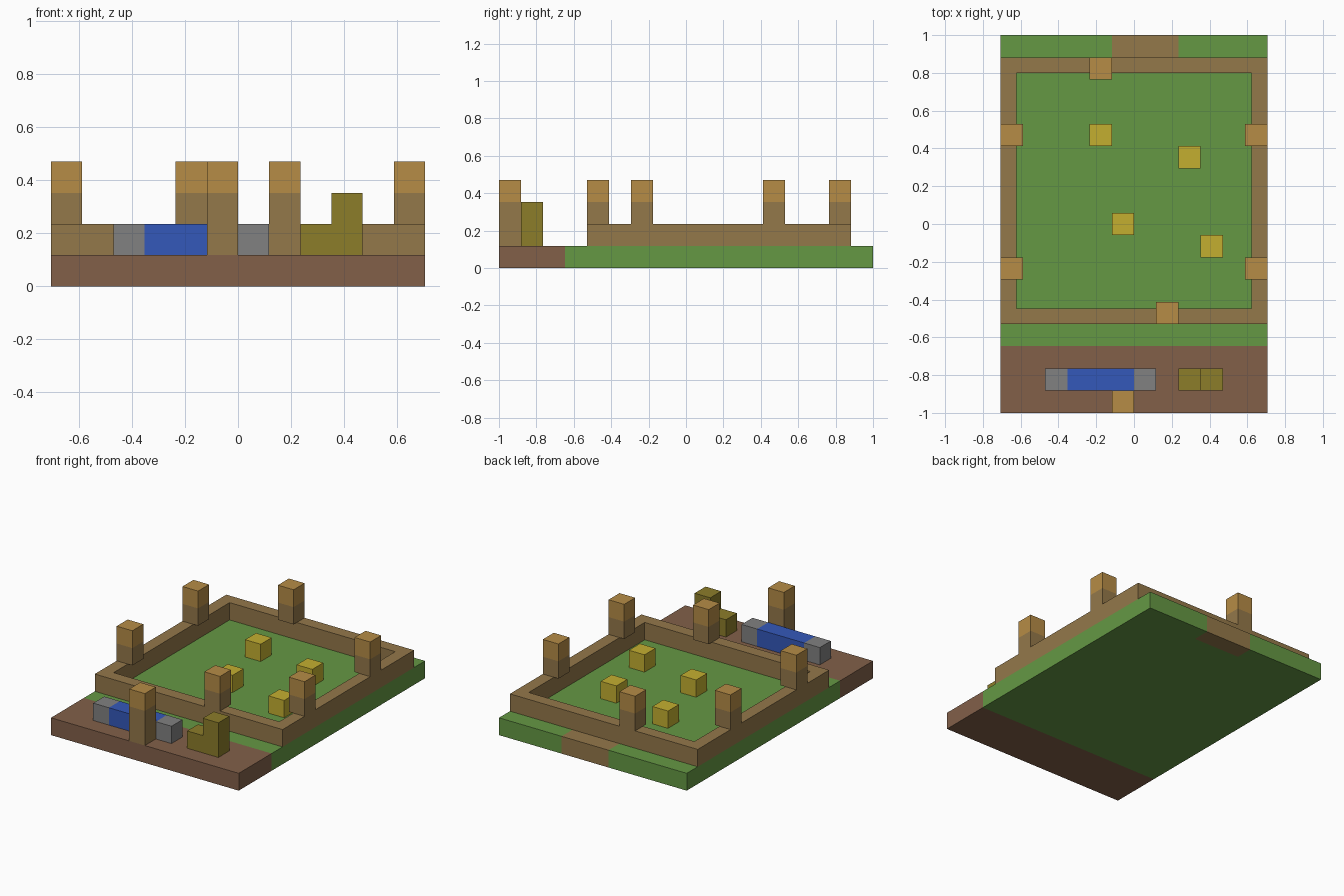
import bpy
import bmesh

cube = bpy.data.objects.get("Cube")
if cube:
    bpy.data.objects.remove(cube, do_unlink=True)

# Everything sits on a block grid, 12 wide and 17 deep
U = 2 / 17
WIDE, DEEP = 12, 17


def material(name, r, g, b):
    """Flat material from display colour values."""
    colour = [((c / 255 + 0.055) / 1.055) ** 2.4 for c in (r, g, b)] + [1]
    m = bpy.data.materials.new(name)
    m.use_nodes = True
    m.diffuse_color = colour
    bsdf = next(n for n in m.node_tree.nodes if n.type == "BSDF_PRINCIPLED")
    bsdf.inputs["Base Color"].default_value = colour
    return m


GRASS = material("grass green", 101, 152, 68)
DIRT = material("dirt brown", 130, 96, 73)
WOOD = material("timber brown", 148, 120, 74)
LIGHT = material("light timber", 182, 140, 70)
YELLOW = material("yellow", 196, 175, 48)
OLIVE = material("olive", 140, 125, 42)
BLUE = material("blue", 52, 88, 186)
GREY = material("grey", 129, 129, 129)


def prism(name, outline, low, high, *mats):
    """Extrude a grid outline from one block level to another."""
    bm = bmesh.new()
    base = bm.faces.new([bm.verts.new(((x - WIDE / 2) * U, (y - DEEP / 2) * U, low * U))
                         for x, y in outline])
    top = bmesh.ops.extrude_face_region(bm, geom=[base], use_keep_orig=True)["geom"]
    for v in top:
        if isinstance(v, bmesh.types.BMVert):
            v.co.z = high * U
    bmesh.ops.recalc_face_normals(bm, faces=bm.faces[:])
    return finish(name, bm, *mats)


def finish(name, bm, *mats):
    mesh = bpy.data.meshes.new(name)
    bm.to_mesh(mesh)
    bm.free()
    for m in mats:
        mesh.materials.append(m)
    obj = bpy.data.objects.new(name, mesh)
    bpy.context.collection.objects.link(obj)
    return obj


def block(name, x, y, z, mat, w=1, d=1, h=1):
    outline = [(x, y), (x + w, y), (x + w, y + d), (x, y + d)]
    return prism(name, outline, z, z + h, mat)


def post(name, x, y, foot):
    """Timber post with a lighter cap block."""
    block(name, x, y, foot, WOOD, h=3 - foot)
    block(name + "_cap", x, y, 3, LIGHT)


# Ground: dirt strip in front, grass behind with a notch for the path
block("dirt_strip", 0, 0, 0, DIRT, w=WIDE, d=3)
prism("grass_ground", [(0, 3), (12, 3), (12, 17), (8, 17), (8, 16),
                       (5, 16), (5, 17), (0, 17)], 0, 1, GRASS)
block("back_path", 5, 16, 0, WOOD, w=3)

# Low wall: a slab opened into a ring
wall = block("low_wall", 0, 4, 1, WOOD, w=WIDE, d=12)
bm = bmesh.new()
bm.from_mesh(wall.data)
bm.normal_update()
caps = [f for f in bm.faces if abs(f.normal.z) > 0.5]
bmesh.ops.inset_individual(bm, faces=caps, thickness=U)
rims = [e for f in caps for e in f.edges]
bmesh.ops.delete(bm, geom=caps, context="FACES_ONLY")
bmesh.ops.bridge_loops(bm, edges=rims)
bmesh.ops.recalc_face_normals(bm, faces=bm.faces[:])
bm.to_mesh(wall.data)
bm.free()

# Posts on the wall and one standing at the front
for side, x in (("left", 11), ("right", 0)):
    post(side + "_front_post", x, 6, 2)
    post(side + "_back_post", x, 12, 2)
post("back_wall_post", 4, 15, 2)
post("front_wall_post", 7, 4, 2)
post("entrance_post", 5, 0, 1)

# Long trough with grey ends
block("trough_right_end", 2, 1, 1, GREY)
block("trough_middle", 3, 1, 1, BLUE, w=3)
block("trough_left_end", 6, 1, 1, GREY)

# Stepped seat
block("seat_low", 8, 1, 1, OLIVE)
block("seat_high", 9, 1, 1, OLIVE, h=2)

# Bales inside the yard
for i, (x, y) in enumerate([(4, 12), (8, 11), (5, 8), (9, 7)], 1):
    block(f"bale_{i}", x, y, 1, YELLOW)
